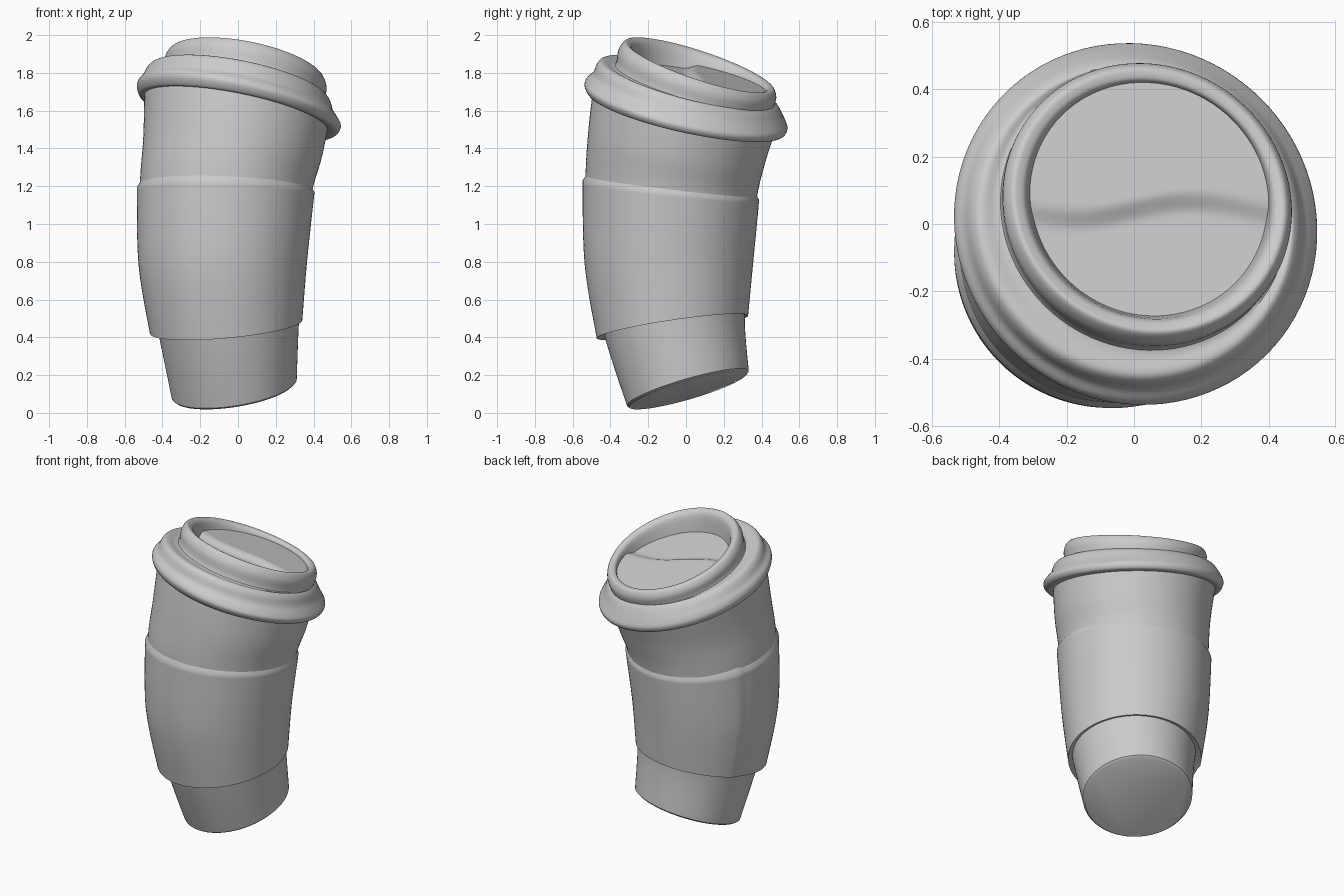
import bpy, bmesh, math
from mathutils import Vector

cube = bpy.data.objects.get("Cube")
if cube:
    bpy.data.objects.remove(cube, do_unlink=True)

grey = bpy.data.materials.new("light_grey")
grey.use_nodes = True
colour = (0.6, 0.6, 0.6, 1)
grey.diffuse_color = colour
grey.node_tree.nodes["Principled BSDF"].inputs["Base Color"].default_value = colour

SIDES = 96
UP = Vector((0, 0, 1))


def spline(rings, steps):
    """Smoothly fill in rings between the given ones."""
    padded = [rings[0]] + rings + [rings[-1]]
    out = []
    for a, b, c, d in zip(padded, padded[1:], padded[2:], padded[3:]):
        for i in range(steps):
            t = i / steps
            out.append(tuple(
                0.5 * (2 * q + (r - p) * t + (2 * p - 5 * q + 4 * r - s) * t * t
                       + (3 * q - p - 3 * r + s) * t ** 3)
                for p, q, r, s in zip(a, b, c, d)))
    return out + [rings[-1]]


def shrink(ring, amount, lift):
    x, y, z, r, sx, sy = ring
    return (x, y, z + lift, r - amount, sx, sy)


def loft(name, rings, cap_start=False, cap_end=False, bulge=None, relief=None):
    """Skin tilted circles: x, y, z, radius, x slope, y slope."""
    bm = bmesh.new()
    loops = []
    for x, y, z, r, sx, sy in rings:
        tilt = UP.rotation_difference(Vector((-sx, -sy, 1)))
        loop = []
        for i in range(SIDES):
            a = math.tau * i / SIDES
            rad = r + (bulge(a) if bulge else 0)
            p = Vector((x, y, z)) + tilt @ Vector((rad * math.cos(a), rad * math.sin(a), 0))
            if relief:
                p.z += relief(p)
            loop.append(bm.verts.new(p))
        loops.append(loop)
    for lo, hi in zip(loops, loops[1:]):
        for i in range(SIDES):
            j = (i + 1) % SIDES
            bm.faces.new((lo[i], lo[j], hi[j], hi[i]))
    if cap_start:
        bm.faces.new(loops[0][::-1])
    if cap_end:
        bm.faces.new(loops[-1])
    mesh = bpy.data.meshes.new(name)
    bm.to_mesh(mesh)
    bm.free()
    mesh.materials.append(grey)
    obj = bpy.data.objects.new(name, mesh)
    bpy.context.collection.objects.link(obj)
    bpy.ops.object.select_all(action='DESELECT')
    obj.select_set(True)
    bpy.context.view_layer.objects.active = obj
    bpy.ops.object.shade_smooth_by_angle(angle=math.radians(40))
    return obj


# Bent cup body
body = [
    (-.02, .01, .13, .335, .16, .29),
    (-.05, -.06, .46, .375, .09, .15),
    (-.08, -.09, .80, .43, .03, .02),
    (-.065, -.08, 1.17, .455, -.03, -.11),
    (-.03, -.05, 1.40, .475, -.12, -.17),
    (-.01, -.01, 1.60, .495, -.20, -.23),
]
body = spline(body, 8)
loft("cup_body", [shrink(body[0], .012, -.01)] + body, cap_start=True, cap_end=True)

# Sleeve with an overlapping seam
sleeve = spline([
    (-.063, -.072, .455, .405, .09, .15),
    (-.08, -.09, .80, .447, .03, .02),
    (-.065, -.08, 1.18, .470, -.03, -.11),
], 10)


def overlap(a):
    past = math.radians(157) - a
    return .01 * max(0, 1 - past / .5) if past >= 0 else 0


loft("sleeve", [shrink(sleeve[0], .05, .01)] + sleeve + [shrink(sleeve[-1], .03, .045)],
     bulge=overlap)

# Lid: skirt, bead, shoulder, valley, raised rim and inner wall
lid = [
    (-.01, -.01, 1.59, .49, -.20, -.22),
    (0, 0, 1.585, .53, -.20, -.22),
    (.005, 0, 1.62, .55, -.20, -.22),
    (0, 0, 1.655, .538, -.20, -.22),
    (0, .01, 1.685, .515, -.20, -.23),
    (.005, .01, 1.73, .495, -.20, -.25),
    (.01, .015, 1.75, .470, -.20, -.26),
    (.03, .045, 1.735, .435, -.20, -.27),
    (.04, .06, 1.795, .437, -.20, -.31),
    (.045, .07, 1.835, .418, -.20, -.33),
    (.045, .07, 1.838, .395, -.20, -.33),
    (.045, .07, 1.815, .370, -.20, -.32),
    (.045, .07, 1.72, .352, -.18, -.25),
]
loft("lid", spline(lid, 4))


# Recessed lid floor with a shallow wavy step across it
def step(p):
    edge = .04 + .025 * math.sin(9 * p.x)
    t = min(1, max(0, (edge - p.y) / .08 + .5))
    return -.03 * t * t * (3 - 2 * t)


loft("lid_floor", [(.045, .07, 1.775, .37 * (1 - i / 24) + .004, -.18, -.23)
                   for i in range(25)], cap_end=True, relief=step)
